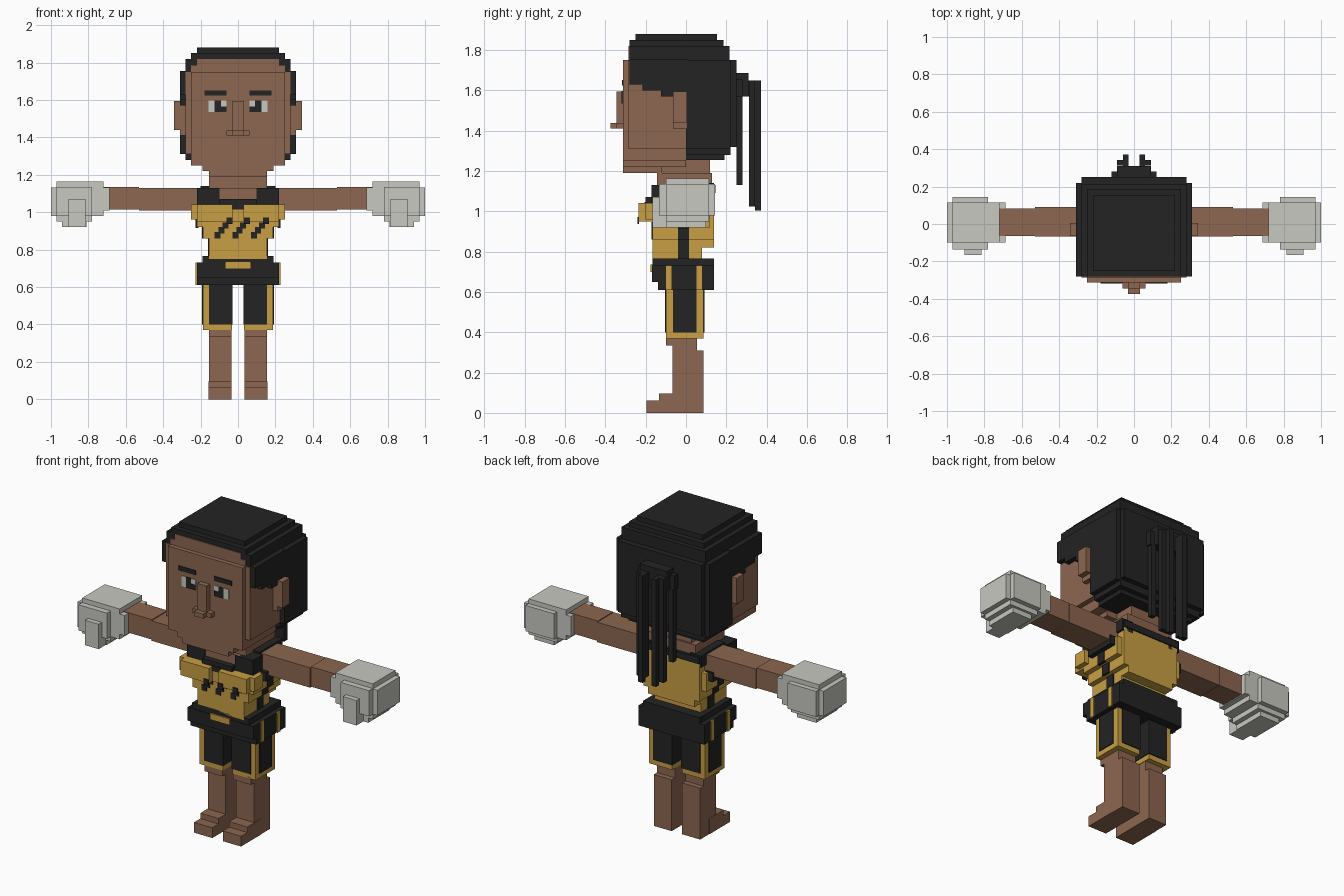
import bpy, bmesh


def material(name, r, g, b):
    m = bpy.data.materials.new(name)
    m.diffuse_color = (r, g, b, 1)
    return m


SKIN = material("brown skin", 0.266, 0.133, 0.080)
GOLD = material("gold cloth", 0.578, 0.350, 0.058)
BLACK = material("black", 0.017, 0.017, 0.017)
GREY = material("pale grey", 0.578, 0.578, 0.535)


def boxes(name, mat, parts, mirror=False):
    """One object from boxes (x0, x1, y0, y1, z0, z1), optionally mirrored in x."""
    if mirror:
        parts = parts + [(-b, -a, c, d, e, f) for a, b, c, d, e, f in parts]
    bm = bmesh.new()
    for x0, x1, y0, y1, z0, z1 in parts:
        for v in bmesh.ops.create_cube(bm, size=1)["verts"]:
            v.co = (x1 if v.co.x > 0 else x0,
                    y1 if v.co.y > 0 else y0,
                    z1 if v.co.z > 0 else z0)
    me = bpy.data.meshes.new(name)
    bm.to_mesh(me)
    bm.free()
    me.materials.append(mat)
    ob = bpy.data.objects.new(name, me)
    bpy.context.collection.objects.link(ob)
    return ob


def layers(name, mat, rows):
    """Centred boxes given as (half_width, y0, y1, z0, z1)."""
    return boxes(name, mat, [(-w, w, a, b, c, d) for w, a, b, c, d in rows])


# Head, with a raised face plate and stepped chin
layers("head", SKIN, [
    (0.28, -0.285, 0.0, 1.31, 1.75),
    (0.25, -0.285, 0.0, 1.25, 1.785),
    (0.22, -0.285, 0.0, 1.70, 1.82),
    (0.25, -0.312, -0.2, 1.25, 1.75),
    (0.19, -0.312, 0.0, 1.22, 1.26),
    (0.155, -0.312, -0.12, 1.19, 1.23),
])
layers("nose", SKIN, [
    (0.03, -0.345, -0.3, 1.43, 1.595),
    (0.062, -0.345, -0.3, 1.41, 1.437),
    (0.031, -0.375, -0.3, 1.41, 1.437),
])
boxes("ears", SKIN, [(0.27, 0.31, -0.065, 0.005, 1.41, 1.595),
                     (0.30, 0.342, -0.065, 0.005, 1.44, 1.595)], True)

# Face details as thin plates
boxes("eyebrows", BLACK, [(0.062, 0.18, -0.317, -0.31, 1.625, 1.652)], True)
boxes("eye_whites", GREY, [(0.062, 0.157, -0.316, -0.31, 1.535, 1.597)], True)
boxes("pupils", BLACK, [(0.092, 0.125, -0.319, -0.312, 1.535, 1.597),
                        (0.062, 0.10, -0.319, -0.312, 1.535, 1.566)], True)

# Hair cap, back of hair and stepped nape
layers("hair", BLACK, [
    (0.22, -0.25, 0.155, 1.84, 1.88),
    (0.25, -0.28, 0.187, 1.815, 1.85),
    (0.28, -0.28, 0.215, 1.75, 1.82),
    (0.31, 0.0, 0.22, 1.31, 1.75),
    (0.28, 0.0, 0.25, 1.32, 1.75),
    (0.28, 0.0, 0.22, 1.28, 1.32),
    (0.25, 0.0, 0.19, 1.255, 1.29),
])
boxes("hair_sides", BLACK, [
    (0.275, 0.31, -0.28, -0.215, 1.63, 1.755),
    (0.275, 0.31, -0.215, -0.125, 1.60, 1.755),
    (0.275, 0.31, -0.125, -0.06, 1.57, 1.755),
    (0.275, 0.31, -0.06, 0.01, 1.595, 1.755),
], True)
boxes("hair_tie", BLACK, [(-0.09, 0.09, 0.24, 0.31, 1.57, 1.685),
                          (-0.12, 0.12, 0.24, 0.28, 1.57, 1.655)])
boxes("long_braids", BLACK, [(0.03, 0.06, 0.30, 0.372, 1.57, 1.65),
                             (0.03, 0.06, 0.342, 0.372, 1.005, 1.65),
                             (0.03, 0.09, 0.312, 0.342, 1.025, 1.65)], True)
boxes("short_braids", BLACK, [(0.08, 0.11, 0.25, 0.28, 1.13, 1.65)], True)

# Neck and upper chest
layers("neck", SKIN, [(0.12, -0.12, 0.12, 1.05, 1.30),
                      (0.155, -0.145, 0.13, 1.13, 1.19),
                      (0.125, -0.165, 0.10, 1.04, 1.13)])

# Top
layers("torso", GOLD, [
    (0.155, -0.165, 0.08, 0.75, 0.87),
    (0.155, -0.165, 0.14, 0.82, 0.87),
    (0.187, -0.165, 0.14, 0.86, 1.04),
    (0.187, 0.05, 0.14, 0.86, 1.09),
    (0.22, -0.165, 0.12, 0.92, 1.03),
    (0.19, -0.20, -0.1, 0.95, 1.04),
])
boxes("chest", GOLD, [(0.03, 0.22, -0.235, -0.15, 0.95, 1.04),
                      (0.2, 0.25, -0.20, -0.12, 0.96, 1.04)], True)
boxes("shoulder_straps", BLACK, [
    (0.10, 0.22, -0.172, -0.08, 1.04, 1.13),
    (0.125, 0.20, -0.08, 0.14, 1.07, 1.14),
    (0.20, 0.25, -0.09, 0.10, 0.98, 1.035),
], True)
layers("collar", BLACK, [(0.10, -0.20, -0.10, 1.03, 1.07),
                         (0.03, -0.206, -0.15, 1.015, 1.045),
                         (0.19, 0.10, 0.147, 1.09, 1.13)])
boxes("side_stripes", BLACK, [(0.15, 0.161, -0.04, 0.015, 0.765, 0.86),
                              (0.18, 0.193, -0.04, 0.015, 0.86, 0.92),
                              (0.21, 0.226, -0.04, 0.015, 0.915, 1.0)], True)

# Three stepped diagonal slashes on the front
slashes = []
for x in (-0.125, -0.03, 0.07):
    for i in range(4):
        z = 0.86 + 0.026 * i
        y = -0.171 if i < 3 else -0.241
        a = x + 0.021 * i
        slashes.append((a, a + 0.032, y, y + 0.009, z, z + 0.034))
boxes("front_slashes", BLACK, slashes)

# Arms and gloves
boxes("arms", SKIN, [(0.15, 0.53, -0.068, 0.09, 1.01, 1.13),
                     (0.53, 0.72, -0.063, 0.084, 1.015, 1.135)], True)
boxes("gloves", GREY, [
    (0.688, 1.0, -0.10, 0.115, 1.01, 1.132),
    (0.78, 1.0, -0.10, 0.115, 0.98, 1.132),
    (0.72, 0.97, -0.10, 0.115, 0.98, 1.163),
    (0.78, 0.97, -0.135, 0.145, 0.98, 1.135),
    (0.78, 0.97, -0.10, 0.115, 0.95, 1.0),
    (0.81, 0.94, -0.10, 0.10, 0.92, 0.96),
    (0.815, 0.907, -0.165, -0.10, 0.92, 1.07),
], True)

# Wide belt with buckle and hip stripes
layers("belt", BLACK, [(0.19, -0.165, 0.14, 0.65, 0.765),
                       (0.22, -0.14, 0.14, 0.61, 0.73),
                       (0.22, -0.168, 0.0, 0.65, 0.73)])
layers("buckle", GOLD, [(0.066, -0.175, -0.166, 0.70, 0.737)])
boxes("hip_stripes", GOLD, [(0.215, 0.227, -0.10, -0.072, 0.61, 0.73),
                            (0.215, 0.227, 0.052, 0.08, 0.61, 0.73)], True)

# Shorts: gold legs with black panels on front, back and side
boxes("shorts", GOLD, [(0.033, 0.187, -0.098, 0.086, 0.37, 0.64)], True)
boxes("shorts_panels", BLACK, [
    (0.03, 0.156, -0.103, -0.095, 0.40, 0.62),
    (0.03, 0.156, 0.083, 0.091, 0.40, 0.62),
    (0.183, 0.192, -0.065, 0.052, 0.40, 0.62),
    (0.029, 0.037, -0.103, 0.091, 0.40, 0.62),
], True)

# Legs and stepped feet
boxes("legs", SKIN, [
    (0.035, 0.155, -0.098, 0.055, 0.335, 0.38),
    (0.035, 0.155, -0.067, 0.055, 0.0, 0.37),
    (0.035, 0.155, -0.067, 0.086, 0.0, 0.31),
], True)
boxes("feet", SKIN, [(0.035, 0.157, -0.195, 0.0, 0.0, 0.062),
                     (0.035, 0.157, -0.135, 0.0, 0.0, 0.095)], True)
